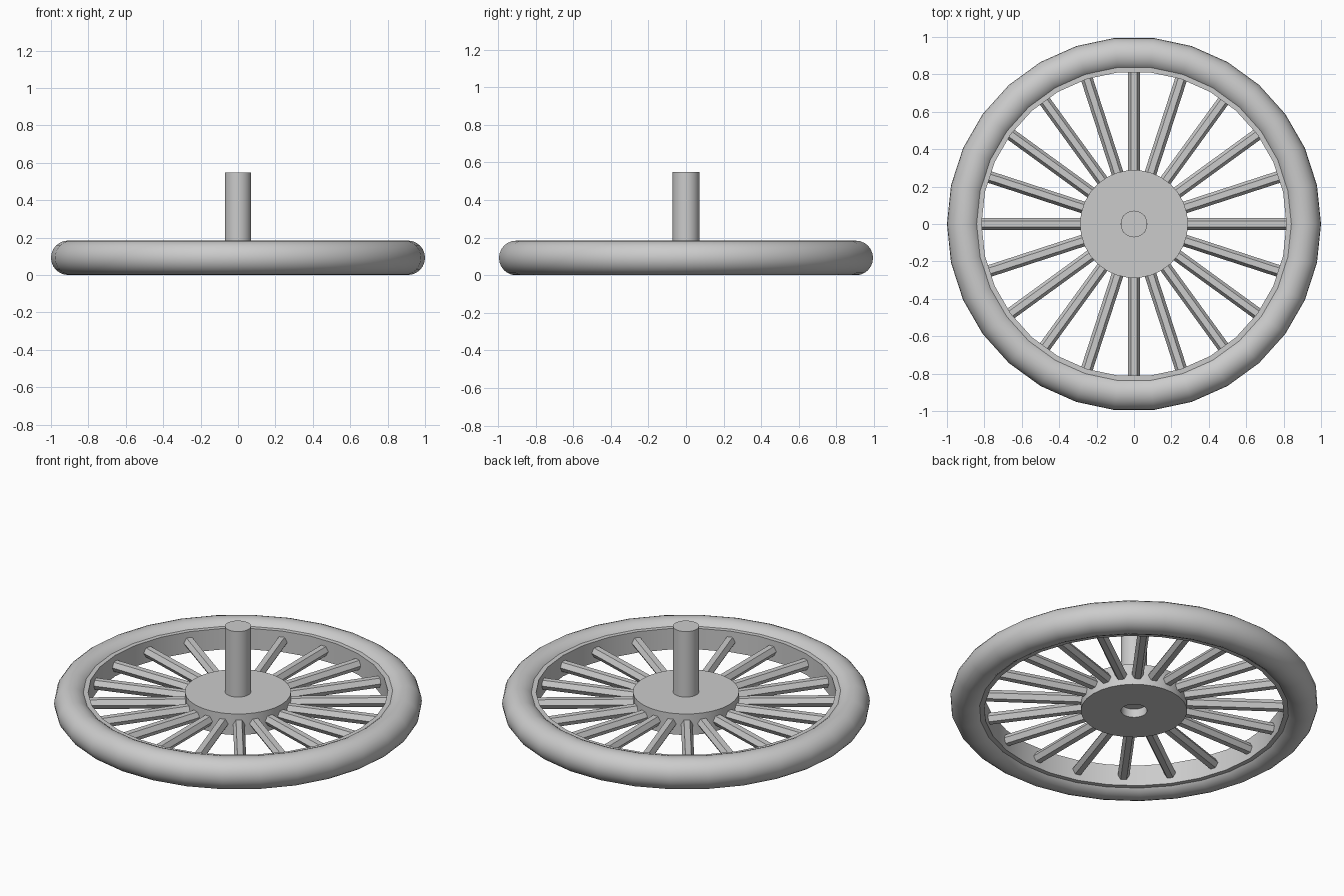
import bpy
import math
from mathutils import Matrix, Vector

cube = bpy.data.objects.get("Cube")
if cube:
    bpy.data.objects.remove(cube, do_unlink=True)

MID = 0.092        # height of the wheel's middle plane
HALF = 0.063       # half thickness of hub and rim
SIDES = 30
SPOKES = 20

grey = bpy.data.materials.new("plain_grey")
grey.use_nodes = True
grey.diffuse_color = (0.6, 0.6, 0.6, 1)
grey.node_tree.nodes["Principled BSDF"].inputs["Base Color"].default_value = (0.6, 0.6, 0.6, 1)


def finish(name, angle=40):
    obj = bpy.context.object
    obj.name = name
    obj.data.materials.append(grey)
    bpy.ops.object.shade_smooth_by_angle(angle=math.radians(angle))
    return obj


def ring(name, inner, outer, low, high):
    """Square-edged ring turned around the vertical axis."""
    profile = [(inner, low), (outer, low), (outer, high), (inner, high)]
    n = len(profile)
    verts = []
    for i in range(SIDES):
        a = math.tau * i / SIDES
        verts += [(r * math.cos(a), r * math.sin(a), z) for r, z in profile]
    faces = []
    for i in range(SIDES):
        a, b = i * n, (i + 1) % SIDES * n
        faces += [(a + k, b + k, b + (k + 1) % n, a + (k + 1) % n) for k in range(n)]
    mesh = bpy.data.meshes.new(name)
    mesh.from_pydata(verts, [], faces)
    obj = bpy.data.objects.new(name, mesh)
    bpy.context.collection.objects.link(obj)
    bpy.ops.object.select_all(action='DESELECT')
    obj.select_set(True)
    bpy.context.view_layer.objects.active = obj
    return finish(name)


# Round tyre
bpy.ops.mesh.primitive_torus_add(major_segments=SIDES, minor_segments=24,
                                 major_radius=0.908, minor_radius=0.092,
                                 location=(0, 0, MID))
finish("tyre")

# Rim band lining the tyre, and the bored hub
ring("rim", 0.815, 0.9, MID - HALF, MID + HALF)
ring("hub", 0.071, 0.289, MID - HALF, MID + HALF)

# Axle, stopping part way down the hub bore
bottom, top = 0.08, 0.548
bpy.ops.mesh.primitive_cylinder_add(vertices=SIDES, radius=0.071, depth=top - bottom,
                                    location=(0, 0, (top + bottom) / 2))
finish("axle")

# Hexagonal spokes from hub to rim
start, end = 0.27, 0.83
for i in range(SPOKES):
    a = math.tau * i / SPOKES
    mid = (start + end) / 2
    bpy.ops.mesh.primitive_cylinder_add(
        vertices=6, radius=0.032, depth=end - start,
        location=(mid * math.cos(a), mid * math.sin(a), MID),
        rotation=(0, math.pi / 2, a))
    spoke = finish(f"spoke_{i + 1}", 20)
    # Roll each spoke so a flat face points up
    spoke.data.transform(Matrix.Rotation(0, 4, Vector((0, 0, 1))))
